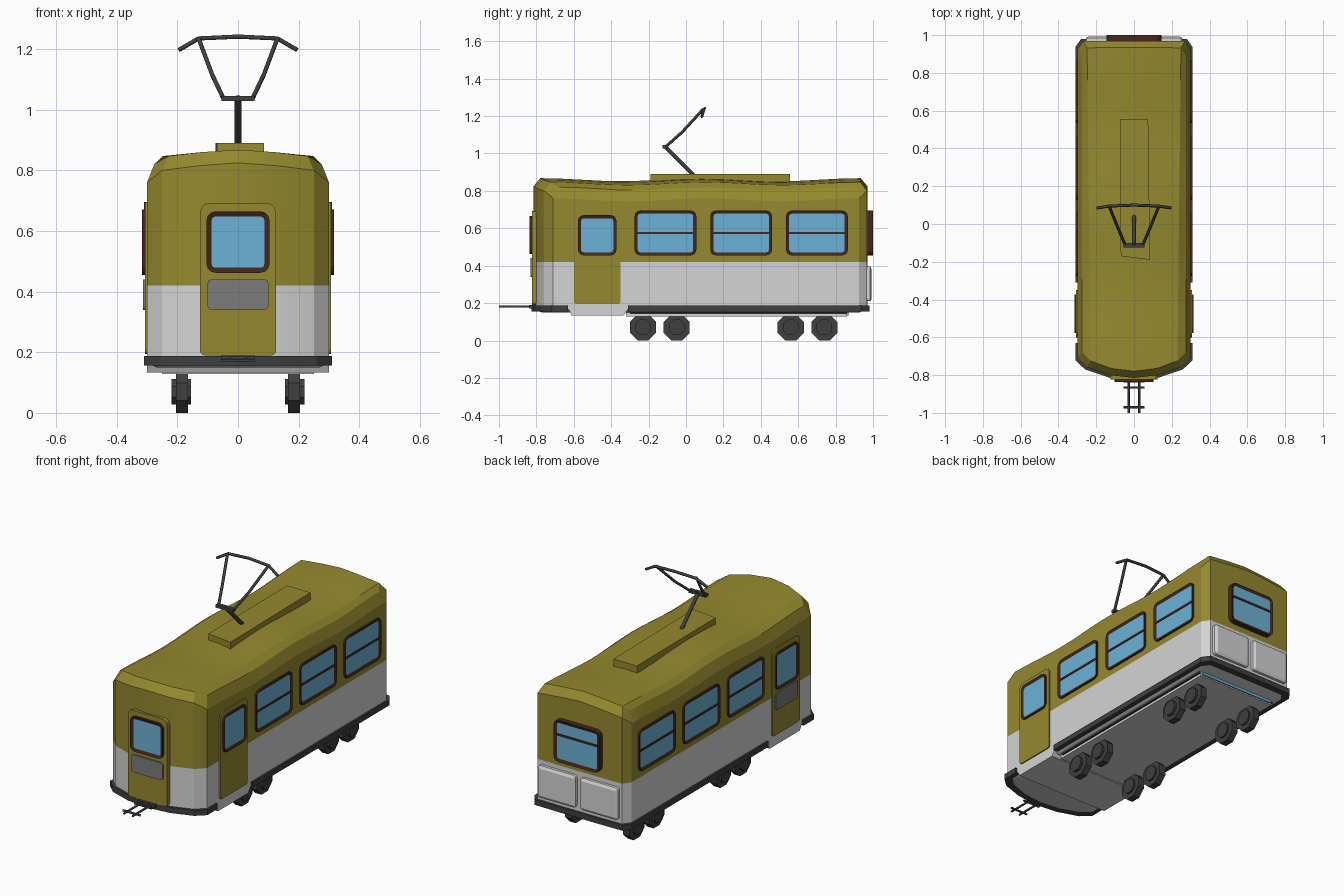
import bpy, bmesh
from math import sin, cos, pi

if "Cube" in bpy.data.objects:
    bpy.data.objects.remove(bpy.data.objects["Cube"])


def material(name, rgb):
    m = bpy.data.materials.new(name)
    m.use_nodes = True
    m.diffuse_color = (*rgb, 1)
    bsdf = next(n for n in m.node_tree.nodes if n.type == "BSDF_PRINCIPLED")
    bsdf.inputs["Base Color"].default_value = (*rgb, 1)
    return m


OLIVE = material("olive paint", (0.30, 0.25, 0.028))
WHITE = material("white paint", (0.66, 0.66, 0.66))
GLASS = material("blue glass", (0.15, 0.45, 0.68))
BROWN = material("brown frame", (0.055, 0.02, 0.012))
GREY = material("grey panel", (0.2, 0.2, 0.2))
DARK = material("dark metal", (0.05, 0.05, 0.05))

# Each frame maps (across, up, outward) to model space
FRAMES = {
    "+x": lambda u, v, d: (d, u, v),
    "-x": lambda u, v, d: (-d, u, v),
    "-y": lambda u, v, d: (u, -d, v),
    "+y": lambda u, v, d: (u, d, v),
    "z": lambda u, v, d: (u, v, d),
}


def finish(name, bm, mats):
    bm.normal_update()
    mesh = bpy.data.meshes.new(name)
    bm.to_mesh(mesh)
    bm.free()
    for m in mats:
        mesh.materials.append(m)
    ob = bpy.data.objects.new(name, mesh)
    bpy.context.collection.objects.link(ob)
    return ob


def slab(name, pts, frame, d0, d1, mats, inset=0, depth=0):
    """Extruded outline, optionally with an inset outer face in the last material."""
    bm = bmesh.new()
    f = FRAMES[frame]
    low = [bm.verts.new(f(u, v, d0)) for u, v in pts]
    top = [bm.verts.new(f(u, v, d1)) for u, v in pts]
    n = len(pts)
    bm.faces.new(low[::-1])
    outer = bm.faces.new(top)
    for i in range(n):
        k = (i + 1) % n
        bm.faces.new((low[i], low[k], top[k], top[i]))
    bmesh.ops.recalc_face_normals(bm, faces=bm.faces[:])
    if inset:
        bmesh.ops.inset_individual(bm, faces=[outer], thickness=inset, depth=depth)
        outer.material_index = len(mats) - 1
    return finish(name, bm, mats)


def rounded(u0, u1, v0, v1, r=0.025, r_low=None):
    """Rectangle outline with rounded corners."""
    r_low = r if r_low is None else r_low
    pts = []
    corners = ((u1, v1, -1, -1, 0, r), (u0, v1, 1, -1, 1, r),
               (u0, v0, 1, 1, 2, r_low), (u1, v0, -1, 1, 3, r_low))
    for u, v, su, sv, q, rad in corners:
        for k in range(4):
            a = (q + k / 3) * pi / 2
            pts.append((u + su * rad + rad * cos(a), v + sv * rad + rad * sin(a)))
    return pts


def box(name, x, y, z, mat):
    return slab(name, [(x[0], y[0]), (x[1], y[0]), (x[1], y[1]), (x[0], y[1])],
                "z", z[0], z[1], [mat])


def window(name, frame, u0, u1, v0, v1, wall, out, bar=None):
    slab(name, rounded(u0, u1, v0, v1, 0.03), frame, wall, out, [BROWN, GLASS], 0.017, -0.006)
    if bar:
        slab(name + "_bar", [(u0 + .01, bar - .006), (u1 - .01, bar - .006),
                             (u1 - .01, bar + .006), (u0 + .01, bar + .006)],
             frame, wall, out - 0.002, [BROWN])


def rod(name, pts, radius, mat=DARK):
    cu = bpy.data.curves.new(name, "CURVE")
    cu.dimensions = "3D"
    cu.bevel_depth = radius
    cu.bevel_resolution = 1
    cu.use_fill_caps = True
    sp = cu.splines.new("POLY")
    sp.points.add(len(pts) - 1)
    for p, co in zip(sp.points, pts):
        p.co = (*co, 1)
    cu.materials.append(mat)
    ob = bpy.data.objects.new(name, cu)
    bpy.context.collection.objects.link(ob)


# Body plan: curved front, chamfered back, joined by rows along the length
def mirrored(half):
    return half + [(-x, y) for x, y in half[-2::-1]]


FRONT = mirrored([(-0.3, -0.71), (-0.25, -0.758), (-0.13, -0.8), (0, -0.815)])
BACK = mirrored([(-0.3, 0.925), (-0.27, 0.968), (-0.13, 0.97), (0, 0.97)])
EAVES, CROWN = [0.76, 0.80, 0.815, 0.825], [0.82, 0.847, 0.86, 0.868]
ROWS, LAST = 16, len(FRONT) - 1
RIM = ([(0, i) for i in range(LAST)] + [(j, LAST) for j in range(ROWS)]
       + [(ROWS, i) for i in range(LAST, 0, -1)] + [(j, 0) for j in range(ROWS, 0, -1)])


def plan(j, i, shrink=1.0):
    t = j / ROWS
    x = FRONT[i][0] * (1 - t) + BACK[i][0] * t
    y = FRONT[i][1] * (1 - t) + BACK[i][1] * t
    return x * shrink, (y - 0.08) * (1 + (shrink - 1) / 2) + 0.08


def height(table, j, i):
    return table[min(i, LAST - i)] - 0.008 * (1 - cos(4 * pi * j / ROWS))


bm = bmesh.new()
rings = [[bm.verts.new((*plan(j, i, s), z)) for j, i in RIM]
         for s, z in ((0.9, 0.15), (1, 0.165), (1, 0.42))]
rings.append([bm.verts.new((*plan(j, i), height(EAVES, j, i))) for j, i in RIM])
roof = {(j, i): bm.verts.new((*plan(j, i, 0.92), height(CROWN, j, i)))
        for j in range(ROWS + 1) for i in range(LAST + 1)}
rings.append([roof[k] for k in RIM])
bm.faces.new(rings[0][::-1]).material_index = 1
for level, (a, b) in enumerate(zip(rings, rings[1:])):
    for k in range(len(RIM)):
        n = (k + 1) % len(RIM)
        bm.faces.new((a[k], a[n], b[n], b[k])).material_index = 1 if level < 2 else 0
for j in range(ROWS):
    for i in range(LAST):
        bm.faces.new((roof[j, i], roof[j, i + 1], roof[j + 1, i + 1], roof[j + 1, i]))
body = finish("body", bm, [OLIVE, WHITE])
bpy.context.view_layer.objects.active = body
body.select_set(True)
bpy.ops.object.shade_smooth_by_angle(angle=0.35)
body.select_set(False)

# Bumper trim around the base, broken at the door step
grow = lambda pts: [(x * 1.035, y + (0.012 if y > 0 else -0.012)) for x, y in pts]
slab("front_bumper", grow(FRONT) + [(0.31, -0.63), (-0.31, -0.63)], "z", 0.156, 0.188, [DARK])
slab("rear_bumper", [(-0.31, -0.31), (0.31, -0.31)] + grow(BACK)[::-1], "z", 0.156, 0.188, [DARK])
slab("door_step", [(-0.635, 0.18), (-0.61, 0.133), (-0.335, 0.133), (-0.30, 0.18)],
     "+x", -0.3, 0.3, [WHITE])

# Underframe with side and back strips
box("underframe", (-0.25, 0.25), (-0.32, 0.86), (0.128, 0.16), WHITE)
for side in (-1, 1):
    xs = sorted((side * 0.245, side * 0.258))
    box("underframe_side_strip", xs, (-0.3, 0.86), (0.142, 0.157), BROWN)
box("underframe_back_strip", (-0.24, 0.24), (0.855, 0.868), (0.135, 0.152), GLASS)


# Wheels
def octagon(y, r):
    return [(y + r * cos((k + 0.5) * pi / 4), 0.07 + r * sin((k + 0.5) * pi / 4)) for k in range(8)]


for frame in ("+x", "-x"):
    for y in (-0.23, -0.05, 0.56, 0.74):
        slab("wheel", octagon(y, 0.0755), frame, 0.165, 0.205, [DARK])
        slab("wheel_hub", octagon(y, 0.045), frame, 0.155, 0.22, [DARK])

# Side doors and windows
for frame in ("+x", "-x"):
    slab("side_door", rounded(-0.6, -0.35, 0.195, 0.695, 0.03, 0.015), frame, 0.28, 0.307, [OLIVE])
    window("side_door_window", frame, -0.578, -0.372, 0.455, 0.67, 0.29, 0.316)
    for y in (-0.275, 0.13, 0.535):
        window("side_window", frame, y, y + 0.33, 0.455, 0.695, 0.28, 0.31, 0.575)
slab("side_door_panel", rounded(-0.575, -0.375, 0.34, 0.44, 0.012), "-x", 0.29, 0.313, [GREY])

# Front door
slab("front_door", rounded(-0.125, 0.125, 0.19, 0.692, 0.03, 0.015), "-y", 0.75, 0.824, [OLIVE])
window("front_window", "-y", -0.104, 0.104, 0.462, 0.665, 0.8, 0.836)
slab("front_door_panel", rounded(-0.1, 0.1, 0.34, 0.44, 0.012), "-y", 0.8, 0.832, [GREY])

# Back window and panels
window("back_window", "+y", -0.145, 0.145, 0.455, 0.695, 0.95, 1.0, 0.61)
for u in (-0.255, 0.015):
    slab("back_panel", rounded(u, u + 0.24, 0.21, 0.395, 0.015), "+y", 0.95, 0.985,
         [WHITE], 0.015, 0.008)

# Roof box
slab("roof_box", [(-0.07, -0.17), (0.085, -0.19), (0.075, 0.555), (-0.075, 0.555)],
     "z", 0.82, 0.89, [OLIVE])

# Current collector on the roof
rod("collector_post", [(0, 0.045, 0.88), (0, -0.115, 1.04)], 0.011)
box("collector_pivot", (-0.055, 0.055), (-0.125, -0.1), (1.028, 1.045), DARK)
for s in (-1, 1):
    rod("collector_arm", [(s * 0.047, -0.11, 1.035), (s * 0.085, -0.02, 1.115),
                          (s * 0.13, 0.09, 1.235)], 0.008)
rod("collector_bow", [(-0.195, 0.085, 1.197), (-0.13, 0.095, 1.235), (0, 0.1, 1.241),
                      (0.13, 0.095, 1.235), (0.195, 0.085, 1.197)], 0.008)

# Front coupler
box("coupler_mount", (-0.055, 0.055), (-0.84, -0.8), (0.17, 0.19), DARK)
for x in (-0.028, 0.028):
    rod("coupler_rail", [(x, -0.82, 0.181), (x, -1.0, 0.181)], 0.006)
for y in (-0.865, -0.97):
    rod("coupler_crossbar", [(-0.055, y, 0.181), (0.055, y, 0.181)], 0.006)
